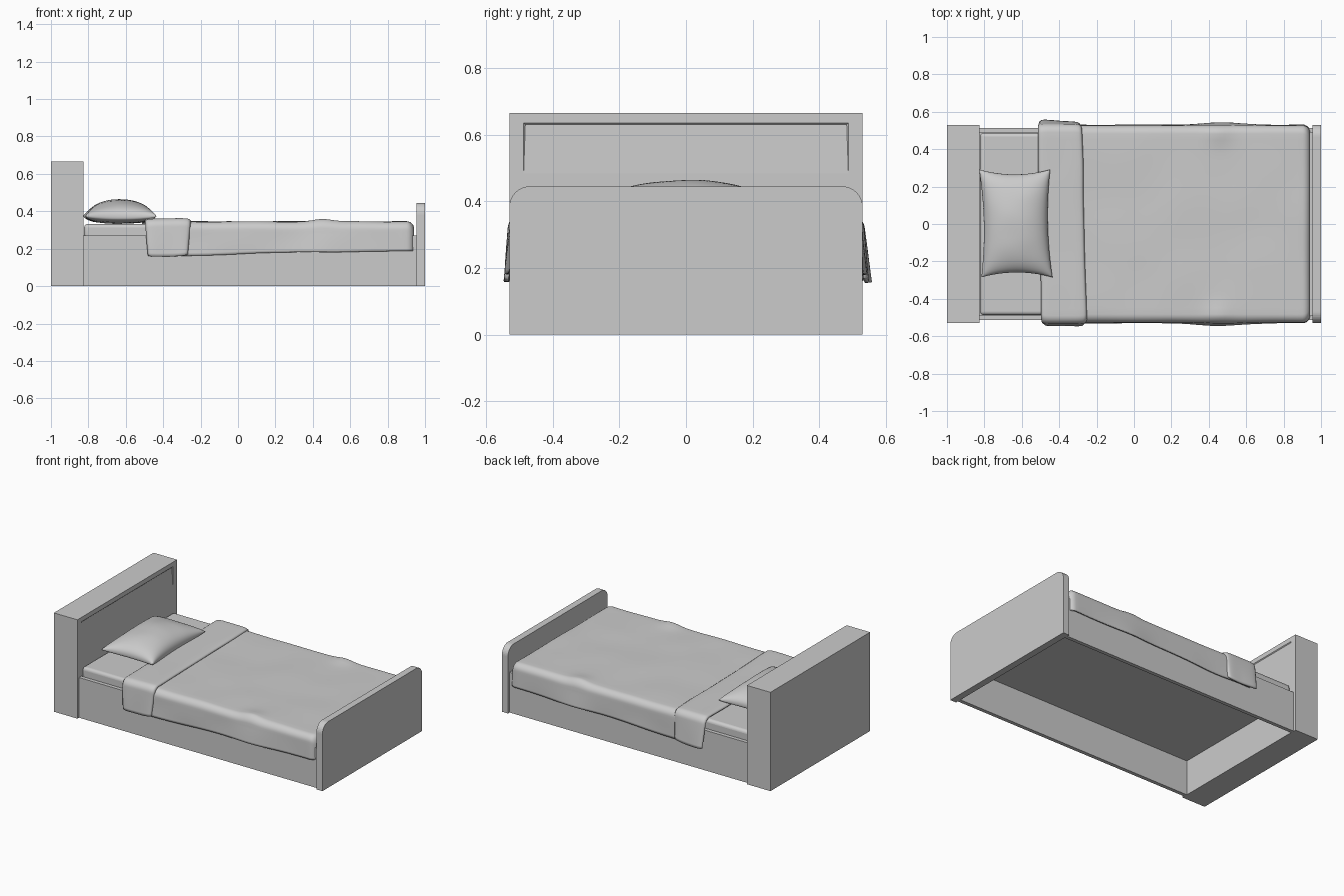
import bpy, bmesh
from math import sin, cos, pi, exp, sqrt
from mathutils import Vector, noise

if "Cube" in bpy.data.objects:
    bpy.data.objects.remove(bpy.data.objects["Cube"])


def finish(name, bm, smooth=False):
    me = bpy.data.meshes.new(name)
    bm.to_mesh(me)
    bm.free()
    ob = bpy.data.objects.new(name, me)
    bpy.context.collection.objects.link(ob)
    if smooth:
        for p in me.polygons:
            p.use_smooth = True
    return ob


def box_mesh(lo, hi):
    bm = bmesh.new()
    bmesh.ops.create_cube(bm, size=1)
    lo, hi = Vector(lo), Vector(hi)
    for v in bm.verts:
        v.co = Vector([lo[k] + (v.co[k] + 0.5) * (hi[k] - lo[k]) for k in range(3)])
    return bm


def box(name, lo, hi):
    return finish(name, box_mesh(lo, hi))


def grid_mesh(rows):
    bm = bmesh.new()
    vs = [[bm.verts.new(p) for p in r] for r in rows]
    for a, b in zip(vs, vs[1:]):
        for j in range(len(a) - 1):
            bm.faces.new((a[j], a[j + 1], b[j + 1], b[j]))
    return bm


# headboard with a recessed shelf niche in its inner face
bm = box_mesh((-1, -.53, 0), (-.825, .53, .665))
face = max(bm.faces, key=lambda f: f.calc_center_median().x)
bmesh.ops.inset_individual(bm, faces=[face], thickness=.02)


def shape_niche(f, x, s):
    for v in f.verts:
        v.co = (x, (.487 - s) * (1 if v.co.y > 0 else -1),
                .635 - s if v.co.z > .4 else .483 + s)


shape_niche(face, -.825, 0)
for x, s in ((-.83, .005), (-.98, .005)):
    face = bmesh.ops.extrude_discrete_faces(bm, faces=[face])['faces'][0]
    shape_niche(face, x, s)
finish("headboard", bm)

# footboard with rounded top corners
r = .062
outline = [(-.53, 0), (.53, 0)]
outline += [(.53 - r + r * cos(a * pi / 20), .445 - r + r * sin(a * pi / 20)) for a in range(11)]
outline += [(-.53 + r + r * cos(a * pi / 20), .445 - r + r * sin(a * pi / 20)) for a in range(10, 21)]
bm = bmesh.new()
f = bm.faces.new([bm.verts.new((.955, y, z)) for y, z in outline])
ext = bmesh.ops.extrude_face_region(bm, geom=[f])
bmesh.ops.translate(bm, vec=(.045, 0, 0),
                    verts=[g for g in ext['geom'] if isinstance(g, bmesh.types.BMVert)])
bmesh.ops.recalc_face_normals(bm, faces=bm.faces)
finish("footboard", bm)

# bed base: side rails and support panel, open underneath
for s, side in ((-1, "front"), (1, "back")):
    y0, y1 = sorted((s * .488, s * .513))
    box(side + "_rail", (-.825, y0, 0), (.955, y1, .27))
box("support_panel", (-.825, -.488, .235), (.955, .488, .25))

# mattress
mattress = box("mattress", (-.823, -.487, .25), (.93, .487, .332))
bev = mattress.modifiers.new("bevel", 'BEVEL')
bev.width, bev.segments = .02, 4
for p in mattress.data.polygons:
    p.use_smooth = True


def section(w, top, hem, flare, r=.045):
    """Half drape from hem to centre, then mirrored."""
    pts = [(w + flare * (1 - i / 9), hem + (top - r - hem) * i / 9) for i in range(9)]
    pts += [(w - r + r * cos(a * pi / 14), top - r + r * sin(a * pi / 14)) for a in range(8)]
    pts += [((w - r) * (1 - i / 14), top) for i in range(1, 15)]
    return pts + [(-y, z) for y, z in reversed(pts[:-1])]


def bump(x, c, w):
    return exp(-((x - c) / w) ** 2)


def ripple(x, y, z, top):
    n = noise.noise(Vector((x * 4, y * 4, z * 5)))
    low = max(0, top - z) / .18
    s = 1 if y > 0 else -1
    edge = bump(abs(y), .49, .06) * bump(x, .45, .07) * .013
    dy = s * low * (.006 * n + .015 * bump(x, .47, .15))
    return Vector((x, y + dy, z + .004 * n + (edge if low < .3 else 0)))


# blanket, rounded over and dropping down at the foot
rows = []
N = 56
for i in range(N + 1):
    x = -.47 + 1.37 * i / N
    hem = .163 + .022 * min(1, max(0, (x + .3) / .8)) + .003 * sin(x * 9)
    rows.append([ripple(x, y, z, .345) for y, z in section(.527, .345, hem, .004)])
for k in range(1, 7):
    a = k * pi / 12
    d = .04 * (1 - cos(a))
    rows.append([ripple(.9 + .042 * sin(a), y, z, .345)
                 for y, z in section(.527 - d, .345 - d, .188, .004)])
last = rows[-1]
for k in range(1, 7):
    zc = .305 - .115 * k / 6
    rows.append([Vector((p.x - .002 * k, p.y, min(p.z, zc))) for p in last])
bm = grid_mesh(rows)
bmesh.ops.remove_doubles(bm, verts=bm.verts, dist=.0004)
blanket = finish("blanket", bm, True)

# turned-down fold of the blanket, slightly skewed
rows = []
for i in range(25):
    t = i / 24
    lift = .012 * sqrt(max(0, 1 - abs(2 * t - 1) ** 6))
    hem = .157 + .012 * t ** 4 + .004 * (1 - t) ** 6
    row = []
    for y, z in section(.523 + lift, .35 + lift, hem, .012):
        low = max(0, .345 - z) / .18
        x = -.505 + .24 * t - .022 * y + low * (.012 - .025 * t)
        n = noise.noise(Vector((x * 5, y * 4, z * 4 + 7)))
        extra = .014 * low * (1 - t) if y > 0 else 0
        row.append((x + .006 * n, y + extra + (.006 * n * low), z + .003 * n))
    rows.append(row)
fold = finish("blanket_fold", grid_mesh(rows), True)

for ob, th in ((blanket, .01), (fold, .014)):
    m = ob.modifiers.new("thickness", 'SOLIDIFY')
    m.thickness, m.offset = th, -1

# pillow: two domed sheets joined at a pinched seam
M = 32
bm = bmesh.new()
for up in (1, -1):
    rows = []
    for i in range(M + 1):
        u = -cos(pi * i / M)
        row = []
        for j in range(M + 1):
            v = cos(pi * j / M)
            t = sqrt(max(0, (1 - u * u) * (1 - v * v)))
            x = -.632 + .19 * u * (1 - .1 * (1 - v * v)) - .006 * v
            y = .003 + .288 * v * (1 - .09 * (1 - u * u))
            z = .368 + .006 * u * u * v * v
            z += .096 * t ** .85 if up > 0 else -.034 * t ** .6
            z += .003 * noise.noise(Vector((x * 9, y * 9, 0))) * t
            row.append((x, y, z))
        rows.append(row if up > 0 else row[::-1])
    part = grid_mesh(rows)
    tmp = bpy.data.meshes.new("tmp")
    part.to_mesh(tmp)
    part.free()
    bm.from_mesh(tmp)
    bpy.data.meshes.remove(tmp)
bmesh.ops.remove_doubles(bm, verts=bm.verts, dist=.0005)
bmesh.ops.recalc_face_normals(bm, faces=bm.faces)
finish("pillow", bm, True)

# crisp edges where needed
for ob in bpy.context.scene.objects:
    ob.select_set(ob.name in {"mattress", "blanket", "blanket_fold", "pillow"})
bpy.context.view_layer.objects.active = mattress
bpy.ops.object.shade_smooth_by_angle(angle=.8)
